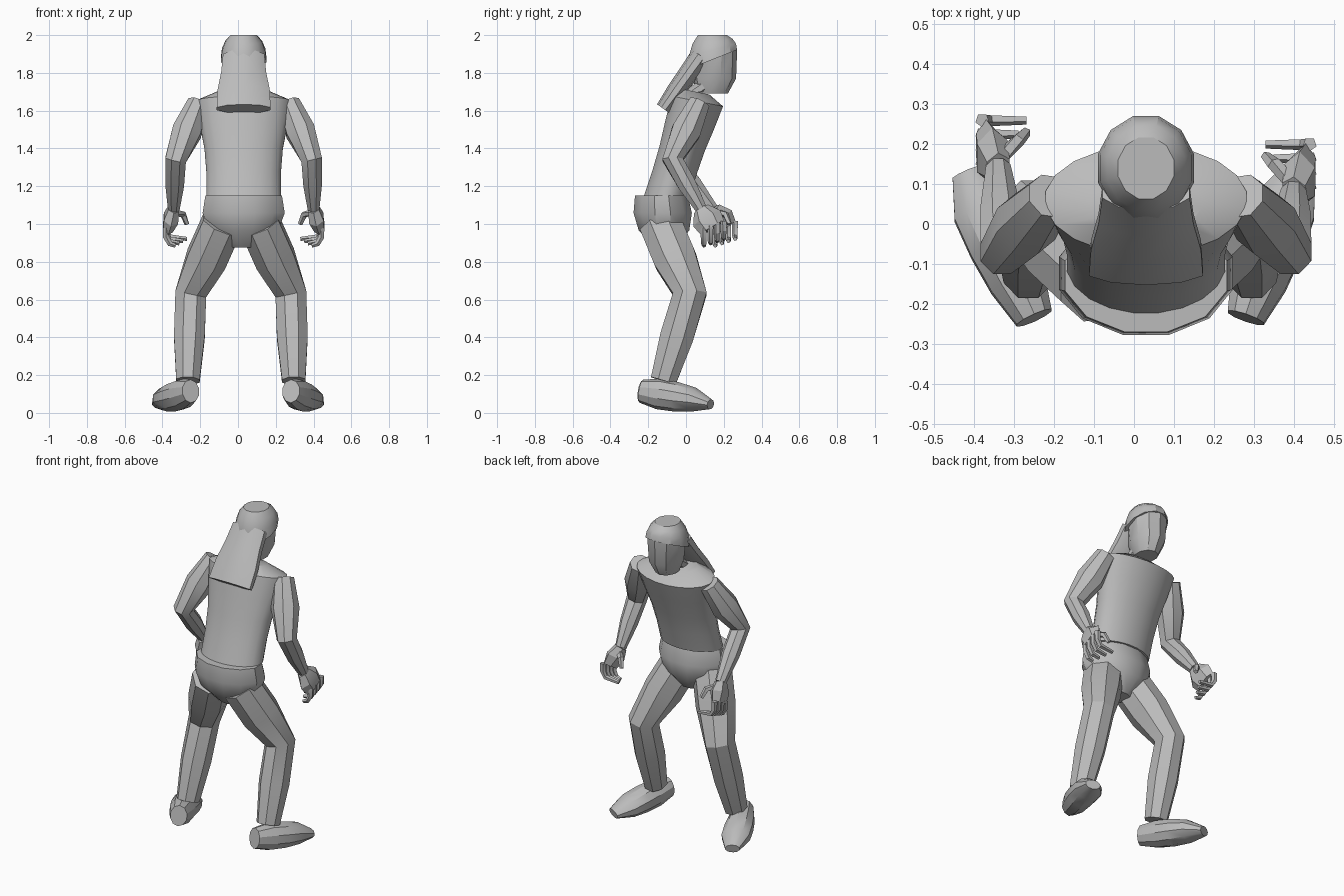
import bpy, bmesh, math
from mathutils import Vector

cube = bpy.data.objects.get("Cube")
if cube:
    bpy.data.objects.remove(cube, do_unlink=True)

clay = bpy.data.materials.new("plain_grey")
clay.use_nodes = True
grey = (.5, .5, .5, 1)
clay.diffuse_color = grey
clay.node_tree.nodes["Principled BSDF"].inputs["Base Color"].default_value = grey

X_AXIS = Vector((1, 0, 0))
Y_AXIS = Vector((0, 1, 0))
MIDDLE = .03


def mix(pair, factor):
    return pair[0] + (pair[1] - pair[0]) * factor


def centred(y, z):
    return Vector((MIDDLE, y, z))


def along(joints, parts):
    """Split every stretch between neighbouring joints into equal parts."""
    path = []
    for start, end in zip(joints, joints[1:]):
        path += [start.lerp(end, i / parts) for i in range(parts)]
    return path + [joints[-1]]


def loft(name, path, widths, depth=(1, 1), sides=8, tilt=None, across=X_AXIS):
    """Skin elliptical rings along a path; depth is relative to width.
    With a tilt the rings lie flat at that slope, otherwise they follow the path."""
    bm = bmesh.new()
    last = len(path) - 1
    rings = []
    for i, (point, width) in enumerate(zip(path, widths)):
        if tilt:
            u, v = X_AXIS, Vector((0, 1, mix(tilt, i / last)))
        else:
            t = (path[min(i + 1, last)] - path[max(i - 1, 0)]).normalized()
            u = (across - t * across.dot(t)).normalized()
            v = t.cross(u)
        height = width * mix(depth, i / last)
        angles = [math.tau * (k + .5) / sides for k in range(sides)]
        rings.append([bm.verts.new(point + u * width * math.cos(a) + v * height * math.sin(a))
                      for a in angles])
    for lower, upper in zip(rings, rings[1:]):
        for k in range(sides):
            n = (k + 1) % sides
            bm.faces.new((lower[k], lower[n], upper[n], upper[k]))
    bm.faces.new(rings[0])
    bm.faces.new(rings[-1])
    bmesh.ops.recalc_face_normals(bm, faces=bm.faces)
    mesh = bpy.data.meshes.new(name)
    bm.to_mesh(mesh)
    bm.free()
    mesh.materials.append(clay)
    part = bpy.data.objects.new(name, mesh)
    bpy.context.collection.objects.link(part)
    bpy.ops.object.select_all(action='DESELECT')
    part.select_set(True)
    bpy.context.view_layer.objects.active = part
    bpy.ops.object.shade_smooth_by_angle(angle=math.radians(30))


# Torso leaning forward, closed by sloping shoulders
waist, chest, collar = centred(-.1, 1.15), centred(.06, 1.65), centred(.05, 1.7)
loft("torso", along([waist, chest], 4), [.2, .2, .21, .235, .255],
     depth=(.62, .54), sides=20, tilt=(0, -.2))
loft("shoulders", [chest, collar], [.255, .14], depth=(.54, .54), sides=20, tilt=(-.2, -.2))

# Pelvis
loft("pelvis", along([centred(-.13, 1.15), centred(-.11, .875)], 3), [.21, .225, .19, .08],
     depth=(.69, .75), sides=12, tilt=(0, 0))

# Neck, head and domed cap of hair
chin, cheek, brow = centred(.14, 1.69), centred(.15, 1.77), centred(.15, 1.92)
loft("neck", [collar, cheek], [.07, .07], tilt=(0, 0))
loft("head", [chin, cheek, brow], [.065, .1, .115], depth=(1.25, 1.05), sides=10, tilt=(0, 0))
dome = [i * math.pi / 9 for i in range(4)]
loft("hair_cap", [centred(.14, 1.87 + .15 * math.sin(a)) for a in dome],
     [.125 * math.cos(a / 1.1) for a in dome], depth=(1.08, 1.1), sides=12, tilt=(.4, 0))

# Long hair hanging behind the head
loft("hair_tail", along([centred(.08, 1.89), centred(-.12, 1.61)], 3), [.115, .125, .145, .15],
     depth=(.5, .27), sides=10)

# Limbs mirror each other, but one hand reaches further and one foot splays more
for side, label, reach, splay in ((1, "left", .08, .4), (-1, "right", .14, .43)):
    def joint(x, y, z, middle=MIDDLE):
        return Vector((middle + side * x, y, z))

    def leg_joint(x, y, z):
        return joint(x, y, z, MIDDLE / 2)

    # Arm
    shoulder, elbow = joint(.24, .07, 1.64), joint(.36, -.07, 1.34)
    wrist = joint(.37, reach, 1.08)
    loft(label + "_arm", along([shoulder, elbow, wrist], 2), [.06, .083, .06, .053, .033])

    # Hand with four curled fingers and a thumb
    knuckles = joint(.4, reach + .06, .98)
    loft(label + "_palm", along([wrist, knuckles], 2), [.034, .045, .03],
         depth=(1.3, 2.4), sides=6)
    for n in range(4):
        y, z = reach + .015 + n * .035, .98 + n * .012
        curl = [joint(.41, y, z), joint(.41, y, z - .05),
                joint(.39, y, z - .085), joint(.36 - n * .02, y, z - .095)]
        loft(f"{label}_finger_{n}", curl, [.018, .017, .015, .011], sides=5, across=Y_AXIS)
    thumb = [joint(.36, reach + .03, 1.06), joint(.32, reach + .07, 1.05),
             joint(.3, reach + .09, 1)]
    loft(label + "_thumb", thumb, [.019, .018, .013], sides=5)

    # Leg
    hip, knee, ankle = leg_joint(.1, -.135, 1), leg_joint(.265, .02, .63), leg_joint(.28, -.12, .17)
    loft(label + "_leg", along([hip, knee, ankle], 2), [.115, .115, .09, .088, .067],
         depth=(1.05, 1.1))

    # Foot turned outward
    heel, ball = leg_joint(.265, -.235, .115), leg_joint(splay - .04, .04, .07)
    toe = leg_joint(splay, .13, .045)
    loft(label + "_foot", along([heel, ball], 3) + [toe], [.05, .075, .085, .085, .045],
         depth=(1.25, .6), sides=10)
